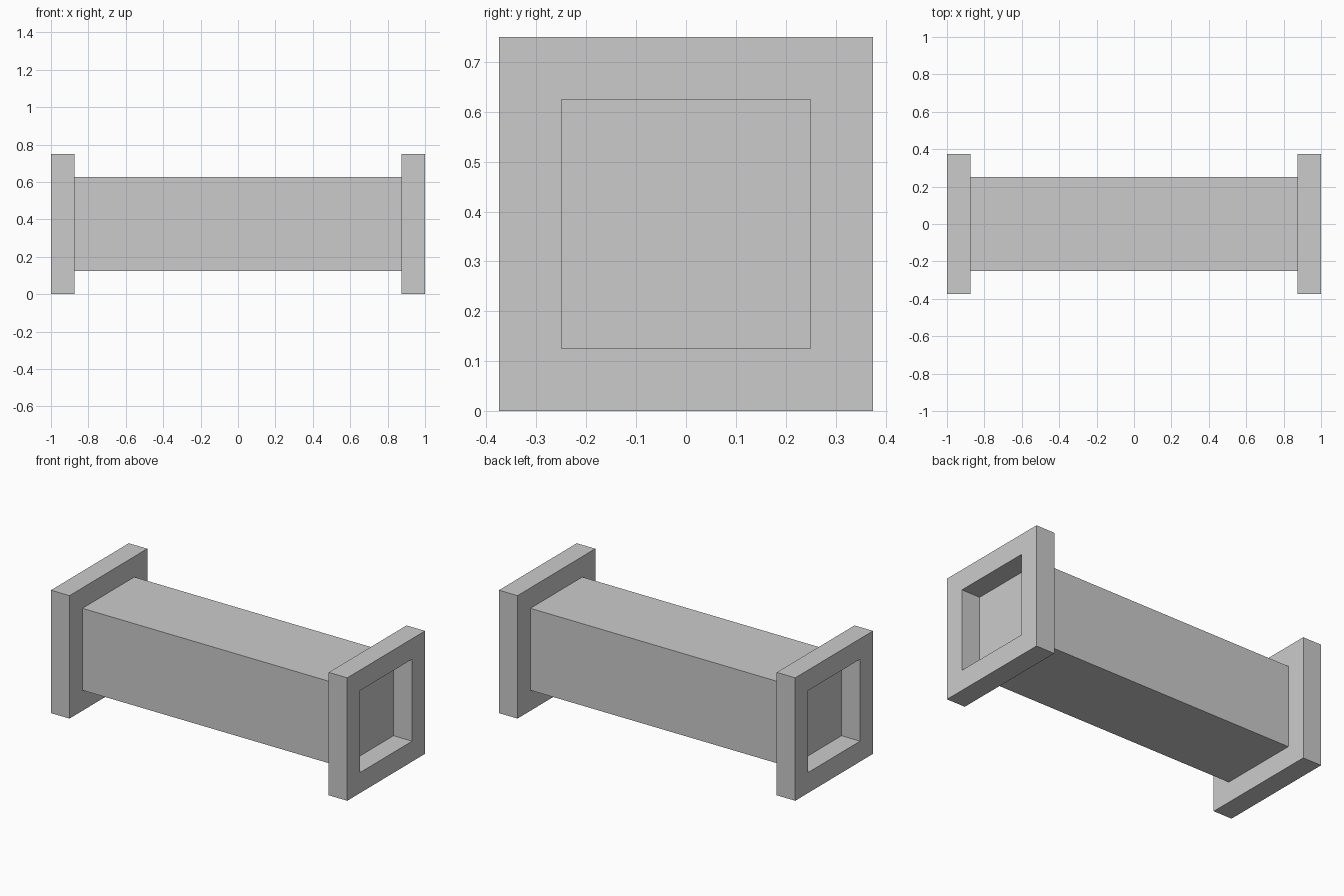
import bpy, bmesh

if "Cube" in bpy.data.objects:
    bpy.data.objects.remove(bpy.data.objects["Cube"])

HALF_LEN, THICK = 1.0, 0.125   # overall half length, flange thickness
OUTER, INNER = 0.375, 0.25     # half widths of flange and beam
MID_Z = OUTER                  # height of the long axis


def finish(name, bm):
    bmesh.ops.recalc_face_normals(bm, faces=bm.faces)
    mesh = bpy.data.meshes.new(name)
    bm.to_mesh(mesh)
    bm.free()
    obj = bpy.data.objects.new(name, mesh)
    obj.location.z = MID_Z
    bpy.context.collection.objects.link(obj)
    return obj


def square_loop(bm, x, r):
    return [bm.verts.new((x, y, z)) for y, z in ((-r, -r), (r, -r), (r, r), (-r, r))]


def end_frame(name, side):
    # Square frame: four square loops joined into a closed ring
    bm = bmesh.new()
    x_in, x_out = side * (HALF_LEN - THICK), side * HALF_LEN
    loops = [square_loop(bm, x, r) for x, r in
             ((x_in, INNER), (x_in, OUTER), (x_out, OUTER), (x_out, INNER))]
    for i in range(4):
        a, b = loops[i], loops[(i + 1) % 4]
        for j in range(4):
            k = (j + 1) % 4
            bm.faces.new((a[j], a[k], b[k], b[j]))
    return finish(name, bm)


# Long square beam, its capped ends form the floor of each recess
bm = bmesh.new()
bmesh.ops.create_cube(bm, size=1)
bmesh.ops.scale(bm, vec=(2 * (HALF_LEN - THICK), 2 * INNER, 2 * INNER), verts=bm.verts)
finish("beam", bm)

# Open square frames at both ends
end_frame("left_end_frame", -1)
end_frame("right_end_frame", 1)
